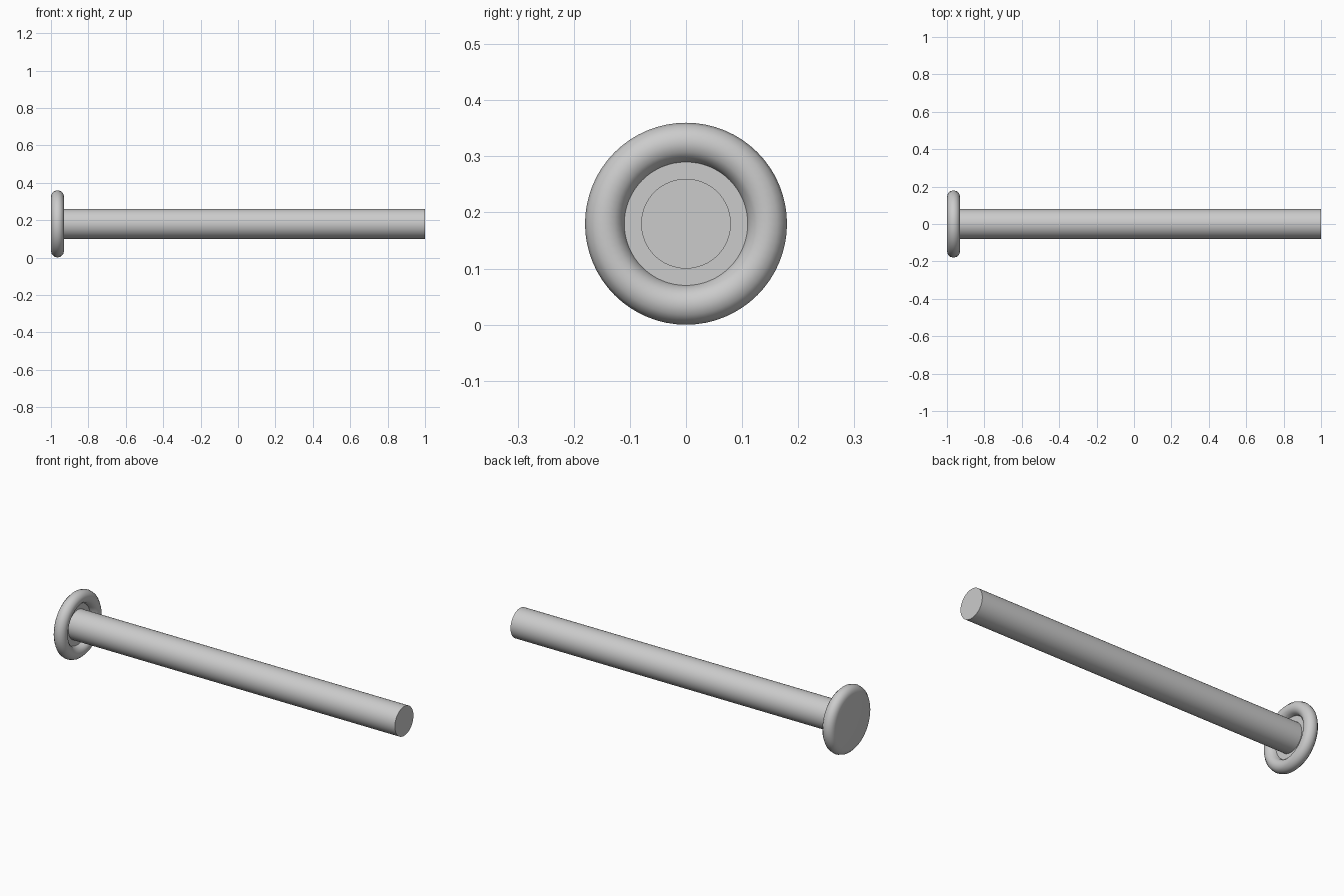
import bpy, bmesh, math

if "Cube" in bpy.data.objects:
    bpy.data.objects.remove(bpy.data.objects["Cube"])

AXIS_Z = 0.18   # height of the shared axis
SIDES = 64


def lathe(name, profile):
    """Spin (x, radius) points around the long axis; ends lie on the axis."""
    bm = bmesh.new()
    verts = [bm.verts.new((x, 0, r)) for x, r in profile]
    edges = [bm.edges.new(pair) for pair in zip(verts, verts[1:])]
    bmesh.ops.spin(bm, geom=verts + edges, cent=(0, 0, 0), axis=(1, 0, 0),
                   angle=math.tau, steps=SIDES, use_duplicate=False)
    bmesh.ops.remove_doubles(bm, verts=bm.verts, dist=1e-5)
    bmesh.ops.recalc_face_normals(bm, faces=bm.faces)
    mesh = bpy.data.meshes.new(name)
    bm.to_mesh(mesh)
    bm.free()
    obj = bpy.data.objects.new(name, mesh)
    obj.location.z = AXIS_Z
    bpy.context.collection.objects.link(obj)
    bpy.ops.object.select_all(action='DESELECT')
    obj.select_set(True)
    bpy.context.view_layer.objects.active = obj
    bpy.ops.object.shade_smooth_by_angle(angle=math.radians(35))
    return obj


# Wheel: flat outer face, rounded rim, recessed inner face
rim_r, tube, rim_x = 0.145, 0.035, -0.965
rim = [(rim_x - tube * math.cos(math.radians(a)),
        rim_r + tube * math.sin(math.radians(a))) for a in range(0, 271, 30)]
lathe("wheel", [(-1.0, 0)] + rim + [(rim_x, 0)])

# Shaft: plain rod seated in the wheel recess
lathe("shaft", [(rim_x, 0), (rim_x, 0.08), (1.0, 0.08), (1.0, 0)])
